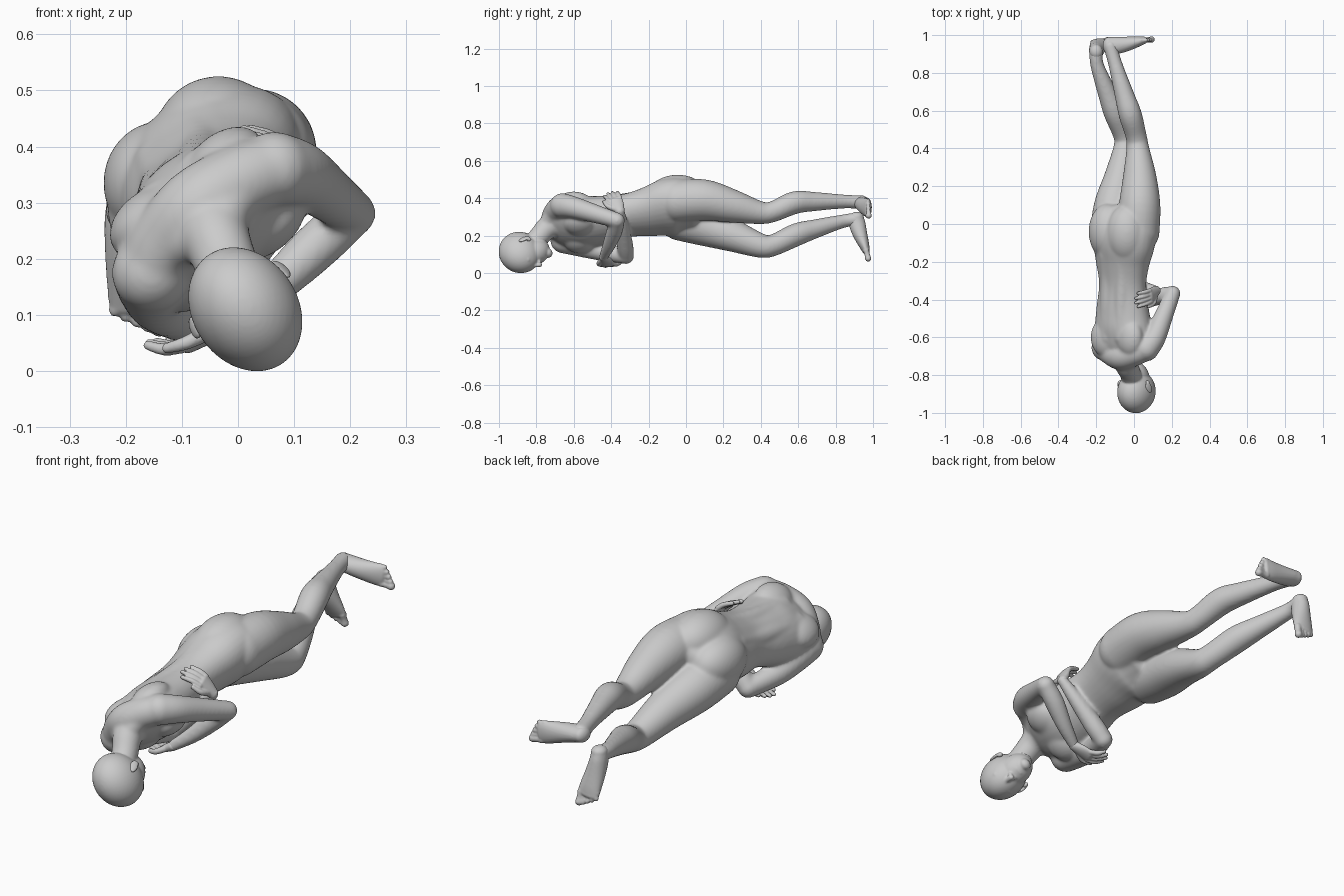
import bpy, bmesh, math
from mathutils import Vector as V, Matrix

if "Cube" in bpy.data.objects:
    bpy.data.objects.remove(bpy.data.objects["Cube"])

TILT = math.radians(38)
ACROSS = V((math.cos(TILT), 0, math.sin(TILT)))      # right shoulder -> left shoulder
BACK = V((-math.sin(TILT), 0, math.cos(TILT)))       # out of the back
SPINE = V((0, 1, 0))


def blob(bm, c, radii, axes=(V((1, 0, 0)), V((0, 1, 0)), V((0, 0, 1)))):
    """Ellipsoid with the given radii along three axes."""
    m = Matrix([a.normalized() * r for a, r in zip(axes, radii)]).transposed().to_4x4()
    if m.determinant() < 0:
        m = m @ Matrix.Diagonal((-1, 1, 1, 1))
    bmesh.ops.create_icosphere(bm, subdivisions=4, radius=1, matrix=Matrix.Translation(c) @ m)


def tube(bm, secs, ref=ACROSS, cap=1.0, steps=5, n=32):
    """Smooth loft through (x, y, z, half width[, half depth]) sections with round ends."""
    s = [tuple(q) if len(q) == 5 else tuple(q) + (q[3],) for q in secs]
    s = [s[0]] + s + [s[-1]]
    pts = []
    for i in range(1, len(s) - 2):
        for k in range(steps):
            t = k / steps
            pts.append([0.5 * (2 * b + (c - a) * t + (2 * a - 5 * b + 4 * c - d) * t * t
                               + (3 * b - a - 3 * c + d) * t ** 3)
                        for a, b, c, d in zip(s[i - 1], s[i], s[i + 1], s[i + 2])])
    pts.append(list(s[-1]))
    rings, caps = [], []
    for i, p in enumerate(pts):
        tan = (V(pts[min(i + 1, len(pts) - 1)][:3]) - V(pts[max(i - 1, 0)][:3])).normalized()
        u = (ref - tan * ref.dot(tan)).normalized()
        w = tan.cross(u)
        rings.append([bm.verts.new(V(p[:3]) + u * p[3] * math.cos(a) + w * p[4] * math.sin(a))
                      for a in (2 * math.pi * j / n for j in range(n))])
        if i in (0, len(pts) - 1):
            caps.append((V(p[:3]), (p[3], p[4], min(p[3], p[4]) * cap), (u, w, tan)))
    for a, b in zip(rings, rings[1:]):
        for j in range(n):
            bm.faces.new((a[j], a[(j + 1) % n], b[(j + 1) % n], b[j]))
    bm.faces.new(rings[0][::-1])
    bm.faces.new(rings[-1])
    for c in caps:
        blob(bm, *c)


def finish(bm, name, voxel, smooth):
    """Fuse the overlapping pieces into one smooth skin."""
    bmesh.ops.recalc_face_normals(bm, faces=bm.faces)
    me = bpy.data.meshes.new(name)
    bm.to_mesh(me)
    bm.free()
    ob = bpy.data.objects.new(name, me)
    bpy.context.collection.objects.link(ob)
    r = ob.modifiers.new("fuse", 'REMESH')
    r.mode, r.voxel_size, r.use_smooth_shade = 'VOXEL', voxel, True
    m = ob.modifiers.new("soften", 'SMOOTH')
    m.factor, m.iterations = 0.5, smooth


body = bmesh.new()

# torso
tube(body, [(-.05, -.70, .275, .12, .07), (-.055, -.64, .27, .175, .1), (-.057, -.55, .272, .167, .12),
            (-.06, -.45, .283, .152, .115), (-.06, -.32, .307, .136, .103), (-.06, -.2, .328, .157, .117),
            (-.055, -.1, .35, .182, .135), (-.055, -.03, .352, .187, .132), (-.05, .05, .335, .17, .105)], cap=.5)
mid = V((-.055, -.57, .272))
for side in (-1, 1):
    # chest and shoulder blades
    blob(body, mid + ACROSS * .075 * side - BACK * .075, (.08, .08, .048), (ACROSS, SPINE, BACK))
    blob(body, mid + ACROSS * .085 * side + BACK * .058 - SPINE * .03, (.08, .1, .055), (ACROSS, SPINE, BACK))
    # long back muscles
    tube(body, [tuple(V((-.058, y, z)) + ACROSS * .045 * side + BACK * d) + (.045,)
                for y, z, d in ((-.6, .272, .066), (-.42, .29, .066), (-.28, .315, .06), (-.16, .335, .078))])
# buttocks
tilted = (V((1, 0, 0)), V((0, 1, .1)), V((0, -.1, 1)))
blob(body, V((-.035, -.055, .413)), (.115, .16, .112), tilted)
blob(body, V((-.137, -.04, .335)), (.103, .15, .11), tilted)

# shoulder girdle and neck
tube(body, [(-.153, -.66, .18, .062), (-.125, -.68, .235, .065), (-.07, -.70, .29, .073), (0, -.685, .335, .068),
            (.065, -.66, .36, .063)], ref=SPINE)
for end in ((-.15, -.665, .19, .045), (.05, -.675, .36, .045)):
    tube(body, [(-.045, -.755, .245, .043), tuple((a + b) / 2 for a, b in zip((-.06, -.74, .265, .05), end)), end],
         ref=SPINE)
tube(body, [(-.055, -.68, .275, .08), (-.04, -.745, .238, .062), (-.02, -.79, .188, .056), (0, -.85, .13, .056)])

# legs
tube(body, [(.02, -.04, .385, .115), (.03, .1, .39, .11), (.03, .25, .357, .089), (.02, .40, .322, .061),
            (.01, .47, .33, .056), (-.02, .58, .376, .061), (-.05, .68, .382, .052), (-.1, .85, .382, .037),
            (-.125, .94, .378, .038)])
tube(body, [(-.12, -.03, .285, .112), (-.105, .1, .25, .106), (-.07, .25, .2, .087), (-.045, .40, .146, .065),
            (-.052, .47, .15, .058), (-.1, .59, .205, .061), (-.14, .69, .236, .051), (-.195, .84, .277, .036),
            (-.2, .91, .287, .037)])

# left arm (upper side), then right arm (under side)
tube(body, [(.065, -.66, .36, .067), (.11, -.60, .35, .059), (.16, -.48, .315, .049), (.205, -.368, .281, .041)])
tube(body, [(.205, -.368, .281, .04), (.14, -.383, .222, .043), (.06, -.412, .148, .035), (-.02, -.44, .088, .024)])
tube(body, [(-.155, -.655, .175, .07), (-.155, -.58, .15, .06), (-.14, -.46, .118, .051), (-.09, -.32, .09, .042)])
tube(body, [(-.09, -.32, .09, .041), (-.045, -.325, .14, .044), (.045, -.337, .24, .035), (.12, -.352, .33, .024)],
     ref=SPINE)
finish(body, "body", .007, 14)

# head: skull, jaw, face
head = bmesh.new()
L = V((.83, 0, .56)).normalized()
F = V((.45, .45, -.70))
F = (F - L * F.dot(L)).normalized()
U = F.cross(L).normalized()
if U.y > 0:
    U = -U
skull = V((.013, -.888, .110))


def face(x, f, u):
    return skull + L * x + F * f + U * u


blob(head, skull, (.094, .119, .112), (L, F, U))
blob(head, face(0, .035, -.065), (.068, .071, .09), (L, F, U))
blob(head, face(0, .074, -.13), (.028, .027, .024), (L, F, U))
tube(head, [tuple(face(0, .105, -.015)) + (.010,), tuple(face(0, .121, -.055)) + (.013,)], ref=L)
tube(head, [(-.035, -.76, .232, .05), (-.02, -.79, .188, .055), (0, -.85, .13, .055)])
for u in (-.085, -.096):
    blob(head, face(0, .094, u), (.025, .010, .0065), (L, F, U))
for side in (-1, 1):
    blob(head, face(.032 * side, .092, 0), (.030, .013, .011), (L, F, U))
    blob(head, face(.033 * side, .085, -.022), (.015, .011, .008), (L, F, U))
    blob(head, face(.012 * side, .110, -.059), (.010, .010, .008), (L, F, U))
finish(head, "head", .005, 6)

# ears
for side, name in ((1, "left_ear"), (-1, "right_ear")):
    bm = bmesh.new()
    out = (L * side - F * .6).normalized()
    blob(bm, face(.093 * side, -.010, -.03), (.007, .018, .033), (out, out.cross(U), U))
    blob(bm, face(.088 * side, .002, -.054), (.009, .011, .013), (out, out.cross(U), U))
    finish(bm, name, .004, 2)


def hand(name, wrist, knuckle, tip, thumb_side):
    """Flat palm, four bent fingers and a thumb."""
    bm = bmesh.new()
    w, k, t = V(wrist), V(knuckle), V(tip)
    across = V(thumb_side)
    across = (across - (t - w) * across.dot(t - w) / (t - w).length_squared).normalized()
    tube(bm, [tuple(w) + (.025, .021), tuple(w.lerp(k, .5)) + (.036, .018), tuple(k) + (.04, .014)], ref=across)
    for i, ln in enumerate((.92, 1.05, 1.0, .8)):
        base = k + across * (.030 - .020 * i)
        end = k + (t - k) * ln + across * (.036 - .024 * i)
        bend = base.lerp(end, .5) + (k - w.lerp(t, .5)) * .25
        tube(bm, [tuple(base) + (.0115,), tuple(bend) + (.011,), tuple(end) + (.0085,)], ref=across, n=16)
    a, b = w.lerp(k, .35) + across * .022, k + across * .055
    tube(bm, [tuple(a) + (.015,), tuple(a.lerp(b, .6) + across * .008) + (.0125,),
              tuple(b + (t - k) * .25) + (.0095,)], ref=BACK.cross(ACROSS), n=16)
    finish(bm, name, .004, 2)


hand("left_hand", (-.02, -.44, .086), (-.088, -.415, .046), (-.15, -.375, .05), (0, -1, 0))
hand("right_hand", (.12, -.352, .33), (.088, -.38, .39), (.012, -.405, .426), (0, -1, -.2))


def foot(name, secs, lateral, toward, tip_step):
    """Foot loft from heel to ball with five toes; lateral points to the big toe."""
    bm = bmesh.new()
    tube(bm, secs, ref=lateral, cap=.8)
    ball = V(secs[-1][:3])
    for i, (r, ln) in enumerate(((.017, 1.0), (.0125, 1.0), (.012, .88), (.0115, .74), (.011, .58))):
        base = ball + lateral * (.034 - .019 * i) - toward * .005 * i
        end = base + toward * tip_step * ln
        tube(bm, [tuple(base) + (r,), tuple(base.lerp(end, .5)) + (r * .85,), tuple(end) + (r,)],
             ref=lateral, n=16)
    finish(bm, name, .0045, 3)


# feet
foot("left_foot", [(-.138, .948, .375, .034, .042), (-.10, .945, .37, .038, .046), (-.04, .953, .36, .044, .039),
                   (.02, .966, .35, .05, .028), (.052, .973, .346, .051, .02)],
     V((-.1, 0, -1)).normalized(), V((1, .08, -.1)).normalized(), .045)
foot("right_foot", [(-.2, .912, .30, .034, .038), (-.2, .915, .265, .038, .044), (-.193, .930, .21, .044, .039),
                    (-.183, .952, .15, .05, .028), (-.178, .963, .118, .051, .02)],
     V((1, 0, .1)).normalized(), V((.1, .25, -1)).normalized(), .045)
